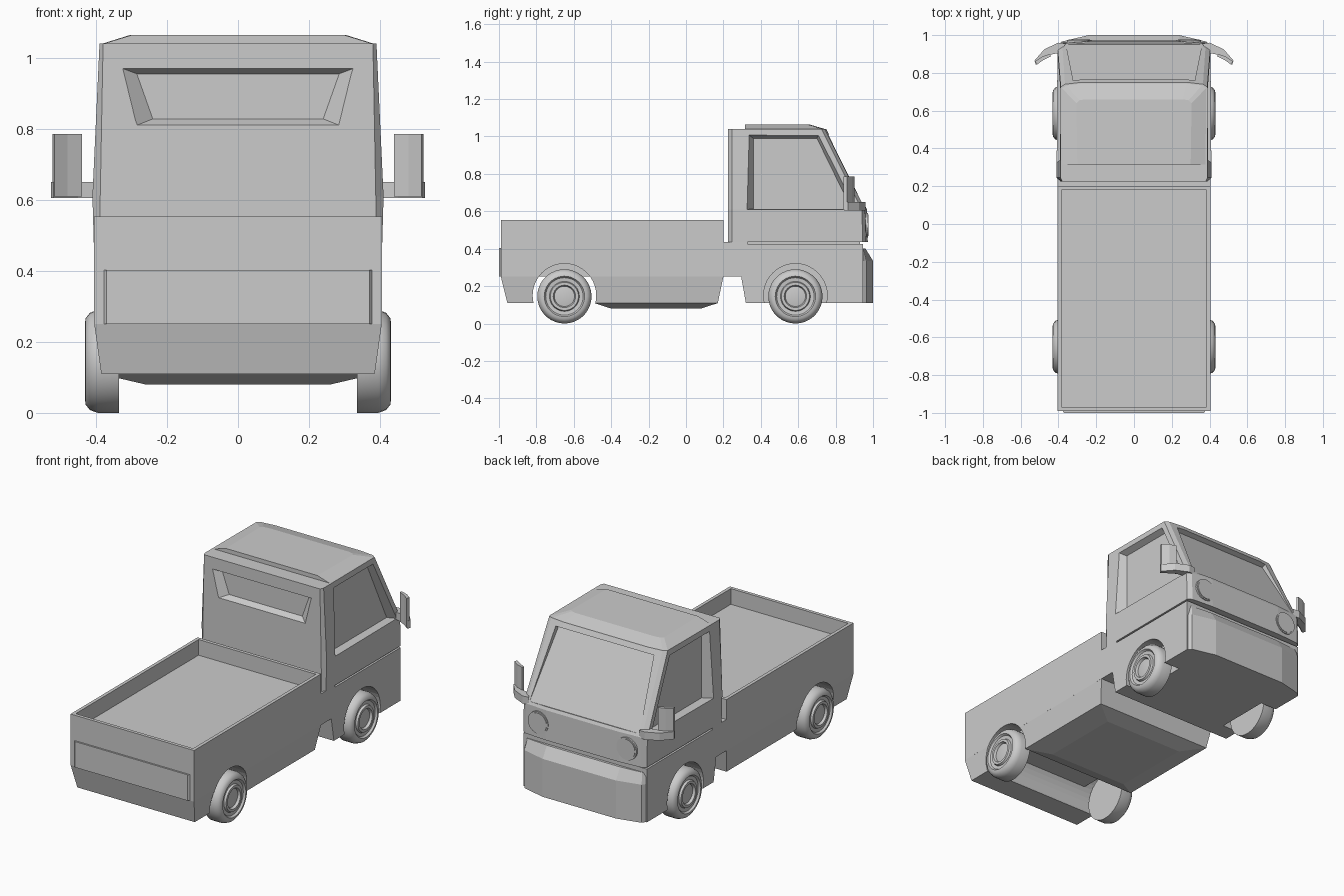
import bpy, bmesh
from math import sin, cos, pi

cube = bpy.data.objects.get("Cube")
if cube:
    bpy.data.objects.remove(cube)

grey = bpy.data.materials.new("body_grey")
grey.use_nodes = True
grey.diffuse_color = (0.6, 0.6, 0.6, 1)
grey.node_tree.nodes["Principled BSDF"].inputs["Base Color"].default_value = (0.6, 0.6, 0.6, 1)


def make(name, bm):
    bmesh.ops.recalc_face_normals(bm, faces=bm.faces)
    mesh = bpy.data.meshes.new(name)
    bm.to_mesh(mesh)
    bm.free()
    mesh.materials.append(grey)
    obj = bpy.data.objects.new(name, mesh)
    bpy.context.collection.objects.link(obj)
    return obj


def loft(name, rings):
    """Skin equal-length closed rings of 3D points and cap both ends."""
    bm = bmesh.new()
    rows = [[bm.verts.new(p) for p in ring] for ring in rings]
    n = len(rows[0])
    for low, high in zip(rows, rows[1:]):
        for i in range(n):
            j = (i + 1) % n
            bm.faces.new((low[i], low[j], high[j], high[i]))
    bm.faces.new(rows[0])
    bm.faces.new(rows[-1])
    return make(name, bm)


def plan(z, half):
    """Horizontal ring: a right-hand half outline (x, y) plus its mirror."""
    return [(x, y, z) for x, y in half] + [(-x, y, z) for x, y in reversed(half)]


def box(name, x0, x1, y0, y1, z0, z1):
    corners = [(x0, y0), (x1, y0), (x1, y1), (x0, y1)]
    return loft(name, [[(x, y, z) for x, y in corners] for z in (z0, z1)])


def side_ring(x, pts):
    return [(x, y, z) for y, z in pts]


def drum(name, x0, x1, y, z, r, seg=40):
    ring = [(y + r * cos(2 * pi * i / seg), z + r * sin(2 * pi * i / seg)) for i in range(seg)]
    return loft(name, [side_ring(x0, ring), side_ring(x1, ring)])


def carve(obj, cutters):
    """Subtract the cutters, bake the result and discard them."""
    for c in cutters:
        c.hide_render = True
        mod = obj.modifiers.new("cut", 'BOOLEAN')
        mod.operation, mod.solver, mod.object = 'DIFFERENCE', 'EXACT', c
    deps = bpy.context.evaluated_depsgraph_get()
    baked = bpy.data.meshes.new_from_object(obj.evaluated_get(deps))
    obj.modifiers.clear()
    obj.data = baked
    for c in cutters:
        bpy.data.objects.remove(c)


FRONT, REAR, AXLE_Z, ARCH = 0.585, -0.65, 0.145, 0.17


def wells(y):
    return [drum("well_cutter", s * 0.3, s * 0.6, y, AXLE_Z + 0.005, ARCH) for s in (1, -1)]


# Upper cab
cab = loft("cab", [
    plan(0.435, [(0.39, 0.225), (0.405, 0.245), (0.405, 0.945), (0.38, 0.962), (0.24, 0.972)]),
    plan(0.61, [(0.388, 0.225), (0.41, 0.245), (0.405, 0.94), (0.38, 0.957), (0.24, 0.967)]),
    plan(1.04, [(0.38, 0.225), (0.39, 0.245), (0.388, 0.725), (0.365, 0.74), (0.28, 0.75)])])
cutters = []
for s in (1, -1):
    outer = [(0.32, 0.61), (0.32, 1.02), (0.715, 1.02), (0.915, 0.61)]
    inner = [(0.36, 0.612), (0.36, 0.99), (0.70, 0.99), (0.885, 0.612)]
    cutters.append(loft("side_window_cutter", [side_ring(s * 0.42, outer), side_ring(s * 0.355, inner)]))
cutters.append(loft("rear_window_cutter", [
    [(-0.33, 0.22, 0.972), (0.33, 0.22, 0.972), (0.29, 0.22, 0.808), (-0.29, 0.22, 0.808)],
    [(-0.285, 0.26, 0.955), (0.285, 0.26, 0.955), (0.24, 0.26, 0.828), (-0.24, 0.26, 0.828)]]))
cutters.append(loft("windscreen_cutter", [
    [(-0.36, 0.95, 0.625), (0.36, 0.95, 0.625), (0.32, 0.735, 1.0), (-0.32, 0.735, 1.0)],
    [(-0.37, 1.1, 0.66), (0.37, 1.1, 0.66), (0.33, 0.9, 1.06), (-0.33, 0.9, 1.06)]]))
carve(cab, cutters)

# Raised roof panel
loft("roof", [
    plan(1.038, [(0.385, 0.315), (0.388, 0.725), (0.365, 0.74), (0.28, 0.75)]),
    plan(1.064, [(0.30, 0.315), (0.305, 0.64), (0.29, 0.655), (0.26, 0.66)])])

# Lower cab with a thin shadow groove below the doors
base_side = [(0.19, 0.435), (0.19, 0.25), (0.295, 0.25), (0.32, 0.11),
             (0.945, 0.11), (0.945, 0.425), (0.33, 0.425), (0.33, 0.435)]
base = loft("cab_base", [side_ring(x, base_side) for x in (-0.405, 0.405)])
carve(base, wells(FRONT))
box("groove_core", -0.393, 0.393, 0.31, 0.93, 0.42, 0.44)

# Front bumper
bumper_plan = [(0.405, 0.935), (0.385, 0.965), (0.24, 1.0)]
loft("front_bumper", [
    plan(0.11, bumper_plan), plan(0.335, bumper_plan),
    plan(0.40, [(0.405, 0.935), (0.375, 0.948), (0.24, 0.96)])])

# Cargo bed
bed = box("cargo_bed", -0.405, 0.405, -0.99, 0.20, 0.25, 0.553)
carve(bed, wells(REAR) + [box("bed_cutter", -0.385, 0.385, -0.97, 0.18, 0.46, 0.7)])

# Tailgate panel with chamfered ends
loft("tailgate", [plan(z, [(0.382, -0.985), (0.37, -1.0)]) for z in (0.25, 0.403)])


# Undertray and rear skirt, opened by the rear axle tunnel
def slab(z, x, y0, y1):
    return plan(z, [(x, y0), (x, y1)])


tray = loft("undertray", [slab(0.251, 0.405, -0.60, 0.20), slab(0.11, 0.385, -0.60, 0.17),
                          slab(0.109, 0.385, -0.49, 0.17), slab(0.08, 0.26, -0.40, 0.08)])
skirt = loft("rear_skirt", [slab(0.251, 0.405, -0.99, -0.70), slab(0.11, 0.385, -0.955, -0.70)])
for part in (tray, skirt):
    carve(part, [drum("tunnel_cutter", -0.6, 0.6, REAR, AXLE_Z + 0.005, ARCH),
                 box("tunnel_base_cutter", -0.6, 0.6, REAR - 0.165, REAR + 0.155, 0, 0.15)])

# Wheels: lathed profile of (radius, x)
profile = [(0.145, 0.335), (0.145, 0.395), (0.137, 0.417), (0.122, 0.429), (0.108, 0.431),
           (0.10, 0.42), (0.08, 0.418), (0.075, 0.43), (0.06, 0.43), (0.054, 0.416), (0.03, 0.42)]
for end, y in (("front", FRONT), ("rear", REAR)):
    for side, s in (("left", 1), ("right", -1)):
        rings = []
        for r, x in profile:
            rings.append([(s * x, y + r * cos(pi * i / 18), AXLE_Z + r * sin(pi * i / 18))
                          for i in range(36)])
        wheel = loft(f"{end}_{side}_wheel", rings)
        bpy.ops.object.select_all(action='DESELECT')
        wheel.select_set(True)
        bpy.context.view_layer.objects.active = wheel
        bpy.ops.object.shade_smooth_by_angle(angle=0.6)

# Headlights and door mirrors
for side, s in (("left", 1), ("right", -1)):
    for label, r, y in (("bezel", 0.066, 0.973), ("lamp", 0.058, 0.976)):
        lamp = [(s * 0.29 + r * cos(pi * i / 16), r * sin(pi * i / 16) + 0.525) for i in range(32)]
        loft(f"headlight_{label}_{side}", [[(x, d, z) for x, z in lamp] for d in (0.955, y)])
    foot = [(0.36, 0.955), (0.40, 0.905), (0.45, 0.895), (0.52, 0.845), (0.527, 0.865), (0.475, 0.925), (0.40, 0.96)]
    glass = [(0.44, 0.888), (0.48, 0.868), (0.517, 0.842), (0.522, 0.862), (0.485, 0.887), (0.445, 0.9)]
    loft(f"mirror_arm_{side}", [[(s * x, y, z) for x, y in foot] for z in (0.605, 0.65)])
    loft(f"mirror_{side}", [[(s * x, y, z) for x, y in glass] for z in (0.61, 0.785)])
